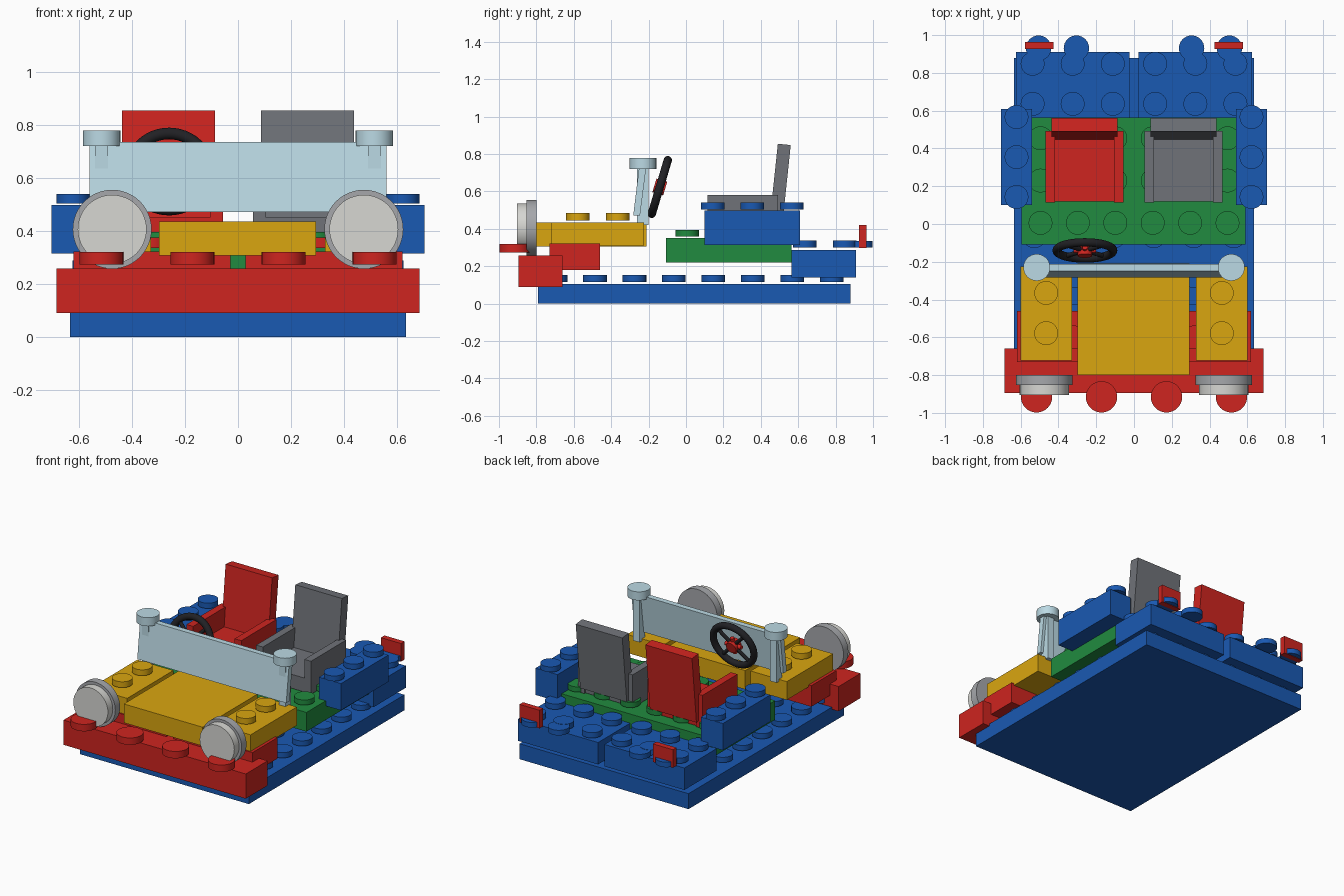
import bpy, math
from mathutils import Vector

if "Cube" in bpy.data.objects:
    bpy.data.objects.remove(bpy.data.objects["Cube"])


def mat(name, r, g, b):
    m = bpy.data.materials.new(name)
    m.diffuse_color = (r, g, b, 1)
    m.use_nodes = True
    m.node_tree.nodes["Principled BSDF"].inputs["Base Color"].default_value = m.diffuse_color
    return m


BLUE = mat("blue", 0.01, 0.1, 0.45)
RED = mat("red", 0.62, 0.018, 0.014)
YELLOW = mat("yellow", 0.7, 0.38, 0.005)
GREEN = mat("green", 0.015, 0.26, 0.05)
GLASS = mat("pale_blue", 0.5, 0.7, 0.78)
BLACK = mat("black", 0.015, 0.015, 0.018)
DARK = mat("dark_grey", 0.16, 0.17, 0.19)
RIM = mat("rim_grey", 0.38, 0.39, 0.41)
LENS = mat("lens", 0.68, 0.68, 0.65)


def prism(name, x0, x1, profile, m):
    """Extrude a (y, z) profile from x0 to x1."""
    n = len(profile)
    verts = [(x, y, z) for x in (x0, x1) for y, z in profile]
    faces = [tuple(range(n))[::-1], tuple(range(n, 2 * n))]
    faces += [(i, (i + 1) % n, n + (i + 1) % n, n + i) for i in range(n)]
    me = bpy.data.meshes.new(name)
    me.from_pydata(verts, [], faces)
    me.materials.append(m)
    ob = bpy.data.objects.new(name, me)
    bpy.context.collection.objects.link(ob)
    return ob


def box(name, x0, x1, y0, y1, z0, z1, m):
    return prism(name, x0, x1, [(y0, z0), (y1, z0), (y1, z1), (y0, z1)], m)


def rod(name, a, b, r, m, sides=32):
    """Cylinder running from point a to point b."""
    a, b = Vector(a), Vector(b)
    d = b - a
    bpy.ops.mesh.primitive_cylinder_add(vertices=sides, radius=r, depth=d.length,
                                        location=(a + b) / 2)
    ob = bpy.context.object
    ob.name = name
    ob.rotation_euler = d.to_track_quat('Z', 'Y').to_euler()
    ob.data.materials.append(m)
    bpy.ops.object.shade_smooth_by_angle(angle=math.radians(35))
    return ob


def studs(name, xs, ys, z0, z1, m, r=0.063):
    for x in xs:
        for y in ys:
            rod(name, (x, y, z0), (x, y, z1), r, m)


def grid(centre, step, n):
    return [centre + (i - (n - 1) / 2) * step for i in range(n)]


# base plate
box("base_plate", -0.635, 0.635, -0.79, 0.88, 0, 0.105, BLUE)
studs("base_stud", grid(0, 0.211, 6), grid(0.041, 0.211, 8), 0.117, 0.153, BLUE)

# floor under the seats
box("seat_floor", -0.595, 0.59, -0.108, 0.565, 0.22, 0.35, GREEN)
studs("floor_stud", grid(0, 0.198, 6), grid(0.23, 0.224, 3), 0.36, 0.395, GREEN)

# bumper
box("bumper", -0.685, 0.685, -0.895, -0.66, 0.09, 0.258, RED)
studs("bumper_stud", grid(0, 0.344, 4), [-0.915], 0.273, 0.32, RED, 0.083)

# hood
box("hood", -0.298, 0.294, -0.80, -0.21, 0.307, 0.435, YELLOW)

for s, side in ((-1, "left"), (1, "right")):
    def sbox(name, xa, xb, *rest):
        return box(f"{side}_{name}", min(s * xa, s * xb), max(s * xa, s * xb), *rest)

    # brick under the hood
    sbox("hood_support", 0.028, 0.62, -0.73, -0.46, 0.18, 0.323, RED)
    studs(f"{side}_support_stud", [s * x for x in (0.12, 0.32, 0.52)], [-0.6],
          0.335, 0.375, RED)

    # fender
    sbox("fender", 0.328, 0.60, -0.722, -0.225, 0.31, 0.435, YELLOW)
    studs(f"{side}_fender_stud", [s * 0.465], [-0.365, -0.578], 0.445, 0.485, YELLOW)

    # headlight
    x, z = s * 0.475, 0.406
    rod(f"{side}_headlight_rim", (x, -0.80, z), (x, -0.852, z), 0.149, RIM, 48)
    rod(f"{side}_headlight_lens", (x, -0.84, z), (x, -0.904, z), 0.13, LENS, 48)

    # side brick
    sbox("side_brick", 0.539, 0.704, 0.10, 0.61, 0.315, 0.497, BLUE)
    studs(f"{side}_side_stud", [s * 0.622], [0.143, 0.354, 0.566], 0.504, 0.54, BLUE)

    # rear brick and tail light
    sbox("rear_brick", 0.024, 0.625, 0.563, 0.91, 0.139, 0.288, BLUE)
    studs(f"{side}_rear_stud", [s * x for x in (0.112, 0.325, 0.537)],
          [0.636, 0.848], 0.30, 0.337, BLUE)
    studs(f"{side}_tail_stud", [s * 0.305, s * 0.505], [0.931], 0.30, 0.335, BLUE, 0.067)
    sbox("tail_light", 0.426, 0.577, 0.926, 0.964, 0.297, 0.42, RED)

    # windshield post
    sbox("windshield_post", 0.49, 0.54, -0.262, -0.20, 0.42, 0.725, GLASS)
    rod(f"{side}_post_cap", (s * 0.515, -0.23, 0.72), (s * 0.515, -0.23, 0.778), 0.071, GLASS)

    # seat
    c, m = s * 0.262, RED if s < 0 else DARK
    box(f"{side}_seat_cushion", c - 0.16, c + 0.16, 0.12, 0.48, 0.355, 0.45, m)
    for e in (-1, 1):
        xs = sorted((c + e * 0.156, c + e * 0.206))
        box(f"{side}_seat_arm", *xs, 0.115, 0.492, 0.355, 0.58, m)
    prism(f"{side}_seat_back", c - 0.175, c + 0.175,
          [(0.443, 0.40), (0.512, 0.395), (0.56, 0.848), (0.491, 0.855)], m)

# windshield
prism("windshield", -0.56, 0.56,
      [(-0.282, 0.472), (-0.246, 0.472), (-0.212, 0.735), (-0.25, 0.735)], GLASS)

# steering wheel
hub = Vector((-0.26, -0.14, 0.624))
tilt = math.radians(73.4)
bpy.ops.mesh.primitive_torus_add(location=hub, rotation=(tilt, 0, 0), major_radius=0.15,
                                 minor_radius=0.022, major_segments=48, minor_segments=16)
wheel = bpy.context.object
wheel.name = "steering_wheel"
wheel.data.materials.append(BLACK)
bpy.ops.object.shade_smooth_by_angle(angle=math.radians(40))
axis = Vector((0, -math.sin(tilt), math.cos(tilt)))
up = Vector((0, math.cos(tilt), math.sin(tilt)))
for i in range(4):
    a = math.radians(45 + 90 * i)
    d = Vector((math.cos(a), 0, 0)) + up * math.sin(a)
    rod("wheel_spoke", hub, hub + d * 0.148, 0.012, BLACK, 12)
for d in (Vector((1, 0, 0)), up):
    rod("hub_cross", hub - d * 0.06, hub + d * 0.06, 0.014, RED, 12)
rod("wheel_hub", hub - axis * 0.03, hub + axis * 0.03, 0.038, RED, 24)
